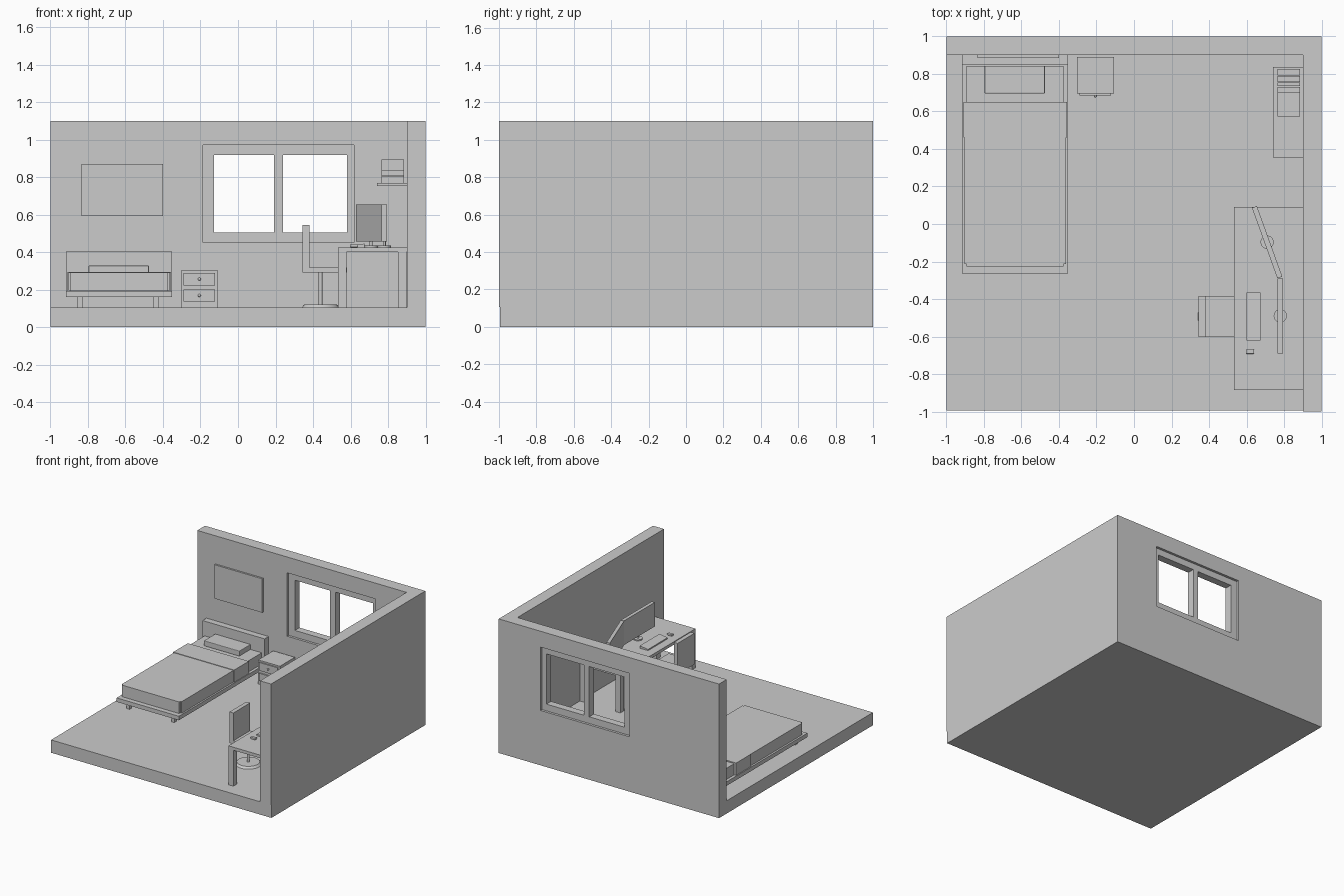
import bpy, bmesh, math
from mathutils import Vector

if "Cube" in bpy.data.objects:
    bpy.data.objects.remove(bpy.data.objects["Cube"])


def obj_from_bm(name, bm):
    bmesh.ops.recalc_face_normals(bm, faces=bm.faces)
    me = bpy.data.meshes.new(name)
    bm.to_mesh(me)
    bm.free()
    ob = bpy.data.objects.new(name, me)
    bpy.context.collection.objects.link(ob)
    return ob


def box(name, x, y, z, bevel=0, rot=0):
    """Box from (min, max) ranges, optionally bevelled and turned about z."""
    bm = bmesh.new()
    bmesh.ops.create_cube(bm, size=1)
    size = Vector((x[1] - x[0], y[1] - y[0], z[1] - z[0]))
    bmesh.ops.scale(bm, vec=size, verts=bm.verts)
    ob = obj_from_bm(name, bm)
    ob.location = ((x[0] + x[1]) / 2, (y[0] + y[1]) / 2, (z[0] + z[1]) / 2)
    ob.rotation_euler.z = rot
    if bevel:
        m = ob.modifiers.new("bevel", 'BEVEL')
        m.width, m.segments = bevel, 2
    return ob


def prism(name, pts, direction):
    """Extrude a planar polygon along a vector."""
    bm = bmesh.new()
    f = bm.faces.new([bm.verts.new(p) for p in pts])
    ext = bmesh.ops.extrude_face_region(bm, geom=[f], use_keep_orig=True)
    bmesh.ops.translate(bm, vec=direction,
                        verts=[g for g in ext["geom"] if isinstance(g, bmesh.types.BMVert)])
    return obj_from_bm(name, bm)


def cylinder(name, x, y, z, r, r_top=None, seg=32):
    bm = bmesh.new()
    bmesh.ops.create_cone(bm, cap_ends=True, segments=seg, radius1=r,
                          radius2=r if r_top is None else r_top, depth=z[1] - z[0])
    ob = obj_from_bm(name, bm)
    ob.location = (x, y, (z[0] + z[1]) / 2)
    smooth(ob)
    return ob


def smooth(ob):
    bpy.ops.object.select_all(action='DESELECT')
    ob.select_set(True)
    bpy.context.view_layer.objects.active = ob
    bpy.ops.object.shade_smooth_by_angle()


F = 0.105  # floor level

# Room shell: floor and L-shaped walls with a window hole
box("floor", (-1, 1), (-0.995, 1), (0, F))
walls = prism("walls", [(-1, 1, F), (-1, 0.9, F), (0.9, 0.9, F), (0.9, -1, F), (1, -1, F), (1, 1, F)],
              (0, 0, 1.1 - F))
cutter = box("window_cutter", (-0.187, 0.619), (0.8, 1.1), (0.45, 0.97))
cutter.hide_render = True
cutter.display_type = 'WIRE'
cutter.hide_set(True)
m = walls.modifiers.new("window_hole", 'BOOLEAN')
m.object, m.operation, m.solver = cutter, 'DIFFERENCE', 'EXACT'

# Window frame, slightly recessed
WY = (0.92, 0.98)
for n, x in (("left", (-0.187, -0.128)), ("middle", (0.192, 0.24)), ("right", (0.581, 0.619))):
    box(f"window_{n}_bar", x, WY, (0.505, 0.917))
for n, z in (("bottom", (0.45, 0.505)), ("top", (0.917, 0.97))):
    box(f"window_{n}_bar", (-0.187, 0.619), WY, z)

# Wall picture
box("wall_picture", (-0.835, -0.4), (0.885, 0.9), (0.591, 0.869))

# Bed
box("bed_base", (-0.917, -0.352), (-0.264, 0.85), (0.16, 0.193))
box("headboard", (-0.917, -0.352), (0.848, 0.9), (0.16, 0.403))
for x in (-0.856, -0.45):
    for y in (-0.22, 0.8):
        box("bed_leg", (x, x + 0.026), (y, y + 0.026), (F, 0.16))
box("mattress", (-0.893, -0.375), (-0.215, 0.843), (0.193, 0.285))
box("blanket", (-0.904, -0.363), (-0.213, 0.65), (0.195, 0.29))
box("blanket_foot_flap", (-0.893, -0.375), (-0.227, -0.2), (0.195, 0.29))
box("blanket_fold", (-0.91, -0.357), (0.46, 0.65), (0.193, 0.294))
box("pillow", (-0.797, -0.475), (0.696, 0.843), (0.285, 0.328), bevel=0.004)

# Nightstand with two drawers
box("nightstand", (-0.304, -0.107), (0.696, 0.89), (F, 0.302))
for z in ((0.222, 0.289), (0.137, 0.2)):
    box("drawer_front", (-0.29, -0.123), (0.686, 0.7), z)
    bm = bmesh.new()
    bmesh.ops.create_uvsphere(bm, u_segments=16, v_segments=8, radius=0.008)
    knob = obj_from_bm("drawer_knob", bm)
    knob.location = (-0.206, 0.683, sum(z) / 2)
    smooth(knob)

# Desk
box("desk_top", (0.533, 0.9), (-0.885, 0.09), (0.4, 0.425))
for x in (0.533, 0.853):
    for y in (-0.885, 0.043):
        box("desk_leg", (x, x + 0.045), (y, y + 0.047), (F, 0.4))

# Monitors on stands: one straight, one turned
turn = math.atan2(0.135, 0.375)
for x, y, a in ((0.78, -0.49, 0), (0.71, -0.097, turn)):
    box("monitor", (x - 0.014, x + 0.014), (y - 0.2, y + 0.2), (0.455, 0.653), rot=a)
    cylinder("monitor_post", x, y, (0.43, 0.46), 0.008, seg=16)
    cylinder("monitor_base", x, y, (0.425, 0.434), 0.035)

# Keyboard wedge and mouse
prism("keyboard", [(0.6, -0.62, 0.425), (0.675, -0.62, 0.425), (0.675, -0.62, 0.445), (0.6, -0.62, 0.435)],
      (0, 0.255, 0))
box("mouse", (0.597, 0.64), (-0.692, -0.668), (0.425, 0.441), bevel=0.004)

# Swivel chair
box("chair_seat", (0.345, 0.58), (-0.603, -0.384), (0.29, 0.317))
box("chair_back", (0.345, 0.38), (-0.603, -0.384), (0.317, 0.545))
cylinder("chair_post", 0.44, -0.494, (0.115, 0.29), 0.01, seg=16)
cylinder("chair_base", 0.44, -0.494, (F, 0.121), 0.1, r_top=0.085)

# Wall shelf with books
box("wall_shelf", (0.74, 0.9), (0.355, 0.837), (0.752, 0.768))
for y0, y1, h in ((0.792, 0.827, 0.893), (0.757, 0.79, 0.893), (0.737, 0.755, 0.893), (0.7, 0.73, 0.893)):
    box("upright_book", (0.765, 0.885), (y0, y1), (0.768, h))
for z in ((0.768, 0.804), (0.806, 0.835)):
    box("flat_book", (0.765, 0.885), (0.573, 0.7), z)
